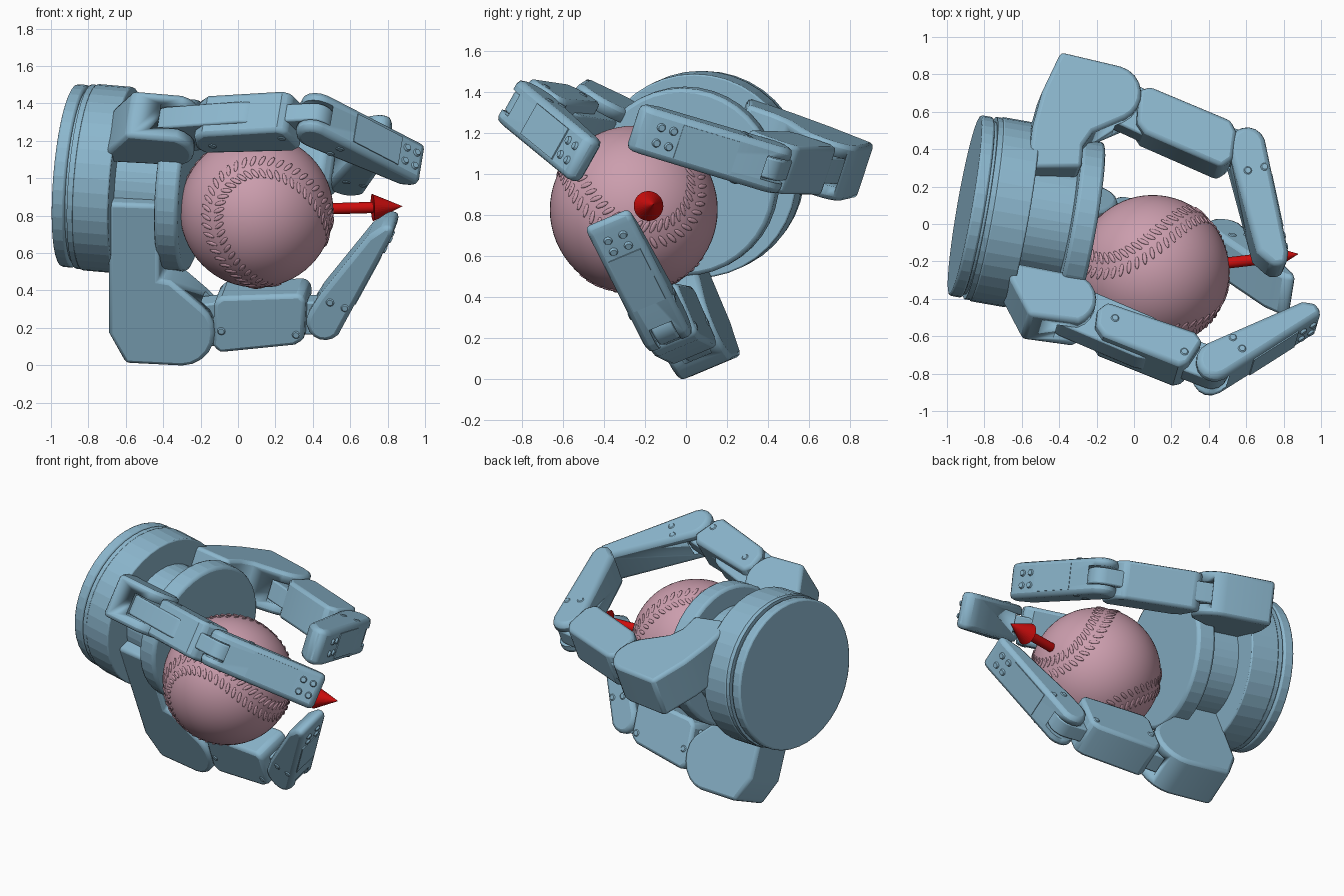
import bpy, bmesh, math
from mathutils import Vector, Matrix

cube = bpy.data.objects.get("Cube")
if cube:
    bpy.data.objects.remove(cube, do_unlink=True)


def material(name, rgb):
    m = bpy.data.materials.new(name)
    m.use_nodes = True
    m.diffuse_color = (*rgb, 1)
    m.node_tree.nodes["Principled BSDF"].inputs["Base Color"].default_value = (*rgb, 1)
    return m


BLUE = material("steel blue", (0.26, 0.47, 0.61))
PINK = material("dusty pink", (0.60, 0.34, 0.42))
RED = material("arrow red", (0.62, 0.004, 0.004))


def finish(name, bm, mat, bevel=0, smooth=0):
    bmesh.ops.recalc_face_normals(bm, faces=bm.faces)
    me = bpy.data.meshes.new(name)
    bm.to_mesh(me)
    bm.free()
    ob = bpy.data.objects.new(name, me)
    bpy.context.collection.objects.link(ob)
    me.materials.append(mat)
    if bevel:
        b = ob.modifiers.new("soft edges", "BEVEL")
        b.width, b.segments, b.limit_method = bevel, 2, "ANGLE"
        b.angle_limit = math.radians(40)
    if smooth:
        bpy.ops.object.select_all(action="DESELECT")
        ob.select_set(True)
        bpy.context.view_layer.objects.active = ob
        bpy.ops.object.shade_smooth_by_angle(angle=math.radians(smooth))
    return ob


def rod(name, a, b, r1, r2=None, mat=BLUE, sides=40, bevel=0, smooth=0):
    a, b = Vector(a), Vector(b)
    turn = (b - a).to_track_quat("Z", "Y").to_matrix().to_4x4()
    bm = bmesh.new()
    bmesh.ops.create_cone(bm, cap_ends=True, segments=sides, radius1=r1,
                          radius2=r1 if r2 is None else r2, depth=(b - a).length,
                          matrix=Matrix.Translation((a + b) / 2) @ turn)
    return finish(name, bm, mat, bevel, smooth)


def arc(c, r, start, end, n=9):
    angles = [math.radians(start + (end - start) * i / (n - 1)) for i in range(n)]
    return [(c[0] + r * math.cos(t), c[1] + r * math.sin(t)) for t in angles]


class Finger:
    """A finger lies in a slanted plane; outlines are given on its near face."""

    def __init__(self, name, a, b, c, solve_y):
        self.name, self.k, self.solve_y = name, (a, b, c), solve_y
        self.n = Vector((b, -1, c) if solve_y else (-b, -c, 1)).normalized()

    def at(self, p, w=0, h=0.13):
        a, b, c = self.k
        u = p[0] - self.n.x * h
        v = p[1] - (self.n.z if self.solve_y else self.n.y) * h
        s = a + b * u + c * v
        return Vector((u, s, v) if self.solve_y else (u, v, s)) + self.n * w

    def slab(self, part, pts, half, bevel=0.022):
        bm = bmesh.new()
        f = bm.faces.new([bm.verts.new(self.at(p, -half)) for p in pts])
        ext = bmesh.ops.extrude_face_region(bm, geom=[f])
        bmesh.ops.translate(bm, vec=self.n * half * 2,
                            verts=[v for v in ext["geom"] if isinstance(v, bmesh.types.BMVert)])
        return finish(self.name + "_" + part, bm, BLUE, bevel, 35)

    def capsule(self, part, p, q, r, half, bevel=0.01):
        d = math.degrees(math.atan2(q[1] - p[1], q[0] - p[0]))
        return self.slab(part, arc(q, r, d - 90, d + 90) + arc(p, r, d + 90, d + 270), half, bevel)

    def slot(self, ob, p, q, r, half):
        cutter = self.capsule("cutter", p, q, r, half, 0)
        cutter.hide_render = True
        mod = ob.modifiers.new("slot", "BOOLEAN")
        mod.object, mod.operation, mod.solver = cutter, "DIFFERENCE", "EXACT"
        bpy.ops.object.select_all(action="DESELECT")
        bpy.context.view_layer.objects.active = ob
        ob.select_set(True)
        for m in list(ob.modifiers):
            bpy.ops.object.modifier_apply(modifier=m.name)
        bpy.data.objects.remove(cutter, do_unlink=True)

    def screws(self, spots, half):
        for p in spots:
            for side in (1, -1):
                rod(self.name + "_side_screw", self.at(p, side * half),
                    self.at(p, side * (half + 0.005)), 0.022, 0.016, sides=12)

    def back_plate(self, p, q, inner):
        # cover panel and four screws on the outside of the fingertip
        p, q = Vector(p), Vector(q)
        d = (q - p).normalized()
        o = Vector((-d.y, d.x))
        if o.dot(Vector(inner) - p) > 0:
            o = -o
        s, e = p.lerp(q, 0.3), p.lerp(q, 0.76)
        self.slab("tip_cover", [s, e, e + o * 0.006, s + o * 0.006], 0.085, 0)
        for f in (0.82, 0.92):
            c = p.lerp(q, f)
            for w in (-0.04, 0.04):
                rod(self.name + "_tip_screw", self.at(c, w), self.at(c + o * 0.012, w), 0.022, 0.016, sides=12)

    def build(self, knuckle, proximal, distal, j1, j2, mid, back, spots):
        k = self.slab("knuckle", knuckle, 0.142)
        self.slot(k, j1, mid, 0.135, 0.072)
        self.slab("proximal_link", proximal, 0.125)
        t = self.slab("distal_link", distal, 0.118, 0.03)
        self.slot(t, j2, mid, 0.105, 0.06)
        self.capsule("knuckle_tongue", j1, mid, 0.115, 0.065)
        self.capsule("tip_tongue", mid, j2, 0.088, 0.053)
        for j, r in ((j1, 0.05), (j2, 0.04)):
            rod(self.name + "_pin", self.at(j, -0.11), self.at(j, 0.11), r, sides=16)
        self.screws(spots[:2], 0.125)
        self.screws(spots[2:], 0.118)
        self.back_plate(*back, j1)


# Wrist housing and palm, stacked along a slanted axis
AXIS = Vector((0.981, -0.172, -0.083)).normalized()
BACK = Vector((-0.905, 0.1, 1.015))


def stack(name, t0, t1, r, bevel=0.0):
    return rod(name, BACK + AXIS * t0, BACK + AXIS * t1, r, bevel=bevel, smooth=5)


stack("wrist_back_cap", 0.0, 0.07, 0.49, 0.012)
stack("wrist_groove", 0.06, 0.1, 0.47)
stack("wrist_ring", 0.085, 0.115, 0.495)
stack("wrist_drum", 0.115, 0.31, 0.5, 0.008)
stack("palm_core", 0.3, 0.58, 0.33)
stack("palm_plate", 0.55, 0.68, 0.46, 0.02)

# Three fingers, each: knuckle, proximal link, distal link
Finger("lower_finger", 0.075, -0.16, -0.42, True).build(
    [(-0.69, 0.87), (-0.42, 0.86), (-0.42, 0.46), (-0.36, 0.45)]
    + arc((-0.3, 0.17), 0.175, 55, -90) + [(-0.6, 0.01), (-0.69, 0.17)],
    [(-0.13, 0.33), (-0.09, 0.36), (0.33, 0.375), (0.36, 0.34), (0.35, 0.13), (0.3, 0.1),
     (-0.1, 0.06), (-0.14, 0.1)],
    arc((0.46, 0.22), 0.1, 150, 315) + [(0.82, 0.68), (0.83, 0.73), (0.78, 0.74), (0.69, 0.68), (0.43, 0.36)],
    (-0.3, 0.17), (0.46, 0.22), (0.1, 0.22), ((0.53, 0.15), (0.82, 0.68)),
    [(-0.09, 0.18), (0.31, 0.16), (0.49, 0.33), (0.57, 0.3)])

Finger("front_finger", 0.944, -0.164, -0.56, False).build(
    [(-0.66, -0.1), (-0.63, -0.21)] + arc((-0.33, -0.4), 0.13, 75, -75)
    + [(-0.56, -0.49), (-0.66, -0.3), (-0.71, -0.1)],
    [(-0.19, -0.45), (-0.14, -0.41), (0.33, -0.57), (0.37, -0.62), (0.29, -0.74), (0.24, -0.75),
     (-0.16, -0.59), (-0.2, -0.53)],
    [(0.9, -0.4), (0.98, -0.41), (1.01, -0.47)] + arc((0.44, -0.71), 0.1, 300, 115),
    (-0.33, -0.4), (0.44, -0.71), (0.07, -0.57), ((0.49, -0.8), (1.01, -0.47)),
    [(-0.1, -0.5), (0.27, -0.68), (0.53, -0.6), (0.58, -0.66)])

Finger("rear_finger", 1.25, -0.132, -0.33, False).build(
    [(-0.57, 0.3), (-0.54, 0.53), (-0.49, 0.71), (-0.39, 0.92)] + arc((-0.11, 0.7), 0.15, 75, -65)
    + [(-0.22, 0.49), (-0.27, 0.42), (-0.28, 0.3)],
    [(0.03, 0.72), (0.09, 0.74), (0.52, 0.56), (0.55, 0.5), (0.53, 0.35), (0.47, 0.31),
     (0.06, 0.49), (0.02, 0.55)],
    arc((0.61, 0.43), 0.1, 195, 20) + [(0.83, -0.14), (0.82, -0.21), (0.75, -0.22), (0.66, -0.14)],
    (-0.11, 0.7), (0.61, 0.43), (0.28, 0.52), ((0.7, 0.46), (0.83, -0.14)),
    [(-0.41, 0.82), (-0.43, 0.66), (0.61, 0.29), (0.7, 0.31)])

# Ball
BALL, R = Vector((0.1, -0.255, 0.825)), 0.41
bm = bmesh.new()
bmesh.ops.create_uvsphere(bm, u_segments=64, v_segments=32, radius=R,
                          matrix=Matrix.Translation(BALL))
finish("ball", bm, PINK, smooth=40)

# Stitches: paired slanted bumps along the seam curve
m, up = Vector((0.285, -0.9, -0.33)).normalized(), Vector((-0.58, -0.44, 0.68))
up = (up - m * up.dot(m)).normalized()
side = up.cross(m)
ex, ey = (m - side) / math.sqrt(2), (m + side) / math.sqrt(2)


def seam(t):
    return (ex * (0.75 * math.cos(t) + 0.25 * math.cos(3 * t))
            + ey * (0.75 * math.sin(t) - 0.25 * math.sin(3 * t))
            + up * 0.866 * math.sin(2 * t)).normalized()


bm = bmesh.new()
COUNT = 92
for i in range(COUNT):
    t = math.tau * i / COUNT
    p = seam(t)
    along = (seam(t + 0.01) - seam(t - 0.01)).normalized()
    across = p.cross(along)
    for s in (-1, 1):
        out = (p + across * s * 0.1).normalized()
        x = (across * s + along * 0.5).normalized()
        y = out.cross(x).normalized()
        basis = Matrix((x, y, out)).transposed().to_4x4()
        bmesh.ops.create_icosphere(
            bm, subdivisions=2, radius=1,
            matrix=Matrix.Translation(BALL + out * R) @ basis @ Matrix.Diagonal((0.036, 0.012, 0.006, 1)))
finish("ball_stitches", bm, PINK, smooth=60)

# Direction arrow leaving the ball
rod("arrow_shaft", BALL, (0.74, -0.18, 0.844), 0.03, mat=RED, sides=24, smooth=40)
rod("arrow_head", (0.72, -0.183, 0.843), (0.88, -0.16, 0.85), 0.073, 0, mat=RED, sides=32)
